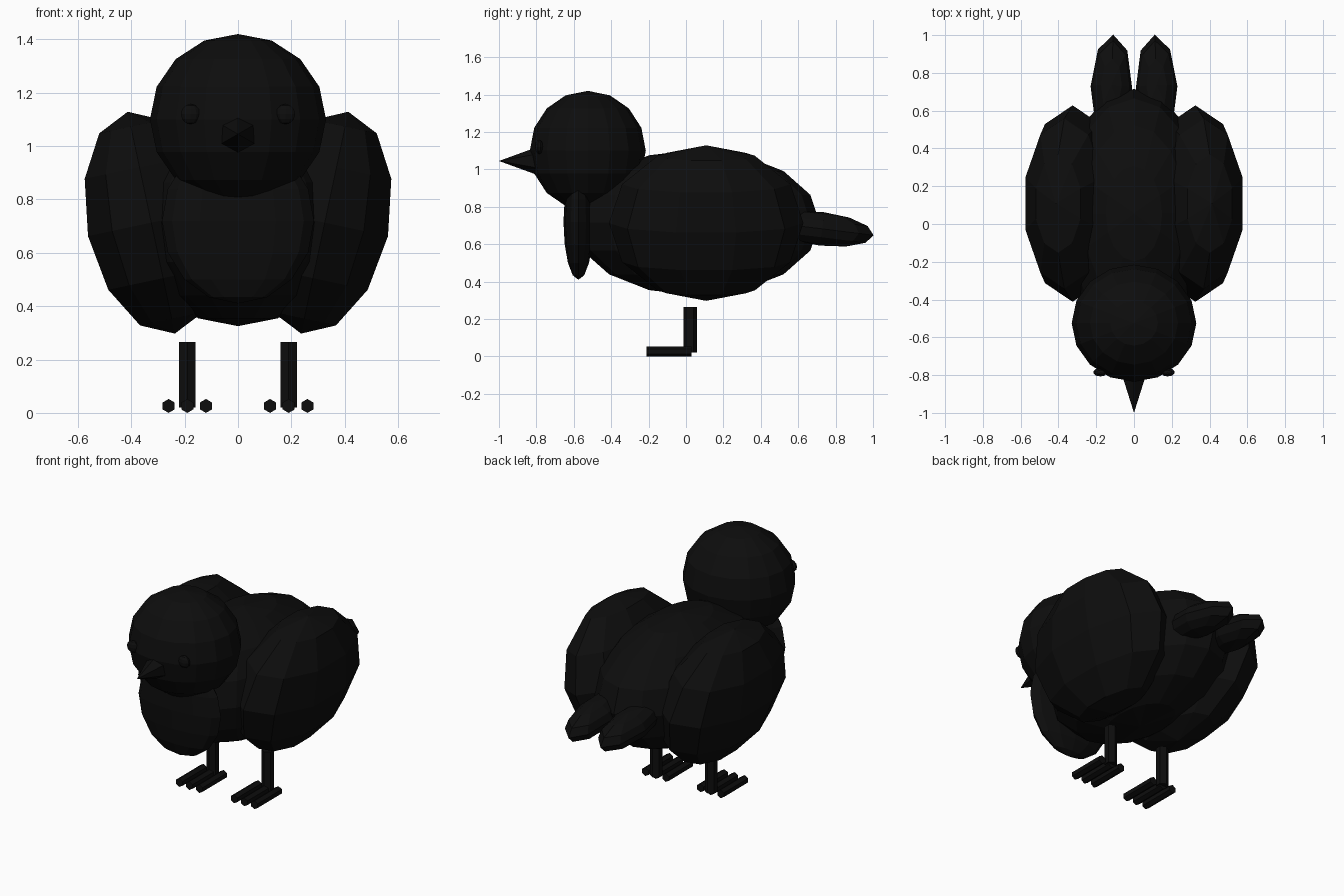
import bpy
from math import radians, pi

cube = bpy.data.objects.get("Cube")
if cube:
    bpy.data.objects.remove(cube, do_unlink=True)

black = bpy.data.materials.new("soot black")
black.use_nodes = True
black.diffuse_color = (0.004, 0.004, 0.004, 1)
black.node_tree.nodes["Principled BSDF"].inputs["Base Color"].default_value = (0.004, 0.004, 0.004, 1)


def finish(name):
    """Name the new object and give it the plumage colour."""
    obj = bpy.context.object
    obj.name = name
    obj.data.materials.append(black)
    return obj


def ball(name, loc, size, segments=16, rings=8, rot=(0, 0, 0)):
    """Low-poly ellipsoid with the given half sizes."""
    bpy.ops.mesh.primitive_uv_sphere_add(segments=segments, ring_count=rings, radius=1,
                                         location=loc, rotation=[radians(a) for a in rot])
    obj = finish(name)
    obj.scale = size
    return obj


def hex_rod(name, loc, radius, length, rot=(0, 0, 0), tip=None):
    """Six-sided rod, or a cone when a tip radius is given."""
    bpy.ops.mesh.primitive_cone_add(vertices=6, radius1=radius,
                                    radius2=radius if tip is None else tip,
                                    depth=length, location=loc, rotation=rot)
    return finish(name)


# Body, breast and head
ball("body", (0, 0.055, 0.715), (0.39, 0.66, 0.39))
ball("breast", (0, -0.575, 0.72), (0.285, 0.08, 0.31), 12, 8)
ball("head", (0, -0.525, 1.1), (0.33, 0.31, 0.32))

# Beak pointing forward
hex_rod("beak", (0, -0.89, 1.045), 0.08, 0.22, (pi / 2, 0, 0), tip=0)

# Paired parts
for side, s in (("left", 1), ("right", -1)):
    ball(side + "_eye", (s * 0.178, -0.785, 1.12), (0.038, 0.022, 0.038), 10, 6)
    ball(side + "_wing", (s * 0.325, 0.108, 0.713), (0.255, 0.52, 0.425), 10, 6,
         (0, s * 12, 0))
    ball(side + "_tail_feather", (s * 0.12, 0.725, 0.682), (0.11, 0.28, 0.09), 8, 6,
         (-7, 0, s * 2))
    hex_rod(side + "_leg", (s * 0.19, 0.022, 0.143), 0.036, 0.244)
    for toe, offset in (("inner", -0.07), ("middle", 0), ("outer", 0.07)):
        hex_rod(f"{side}_{toe}_toe", (s * (0.19 + offset), -0.09, 0.026),
                0.026, 0.24, (pi / 2, 0, 0))
